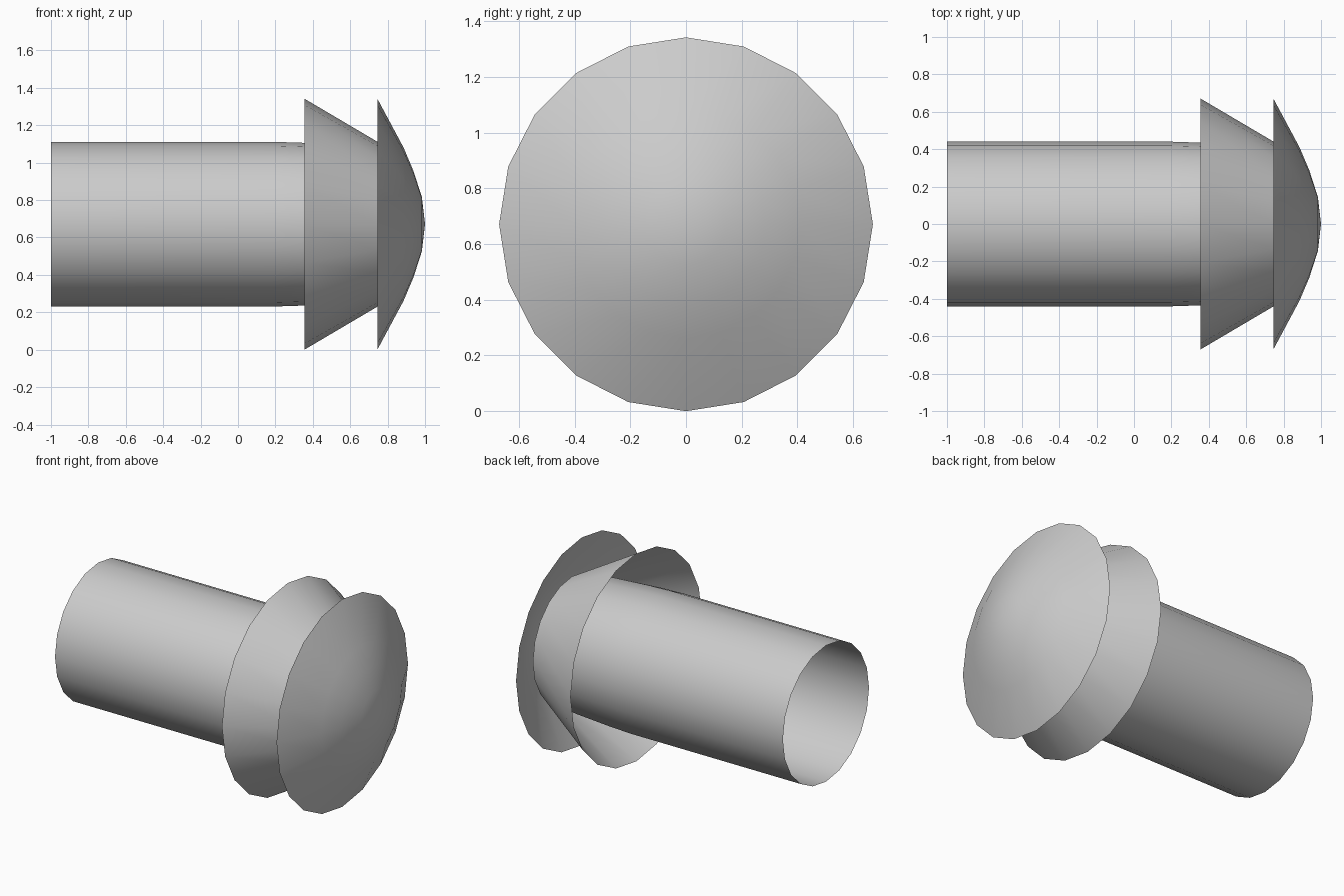
import bpy, bmesh, math

cube = bpy.data.objects.get("Cube")
if cube:
    bpy.data.objects.remove(cube, do_unlink=True)

SIDES = 20
AXIS_Z = 0.671

grey = bpy.data.materials.new("plain grey")
grey.use_nodes = True
colour = (0.6, 0.6, 0.6, 1)
grey.diffuse_color = colour
grey.node_tree.nodes["Principled BSDF"].inputs["Base Color"].default_value = colour


def lathe(name, profile):
    """Spin an open (x, radius) profile around the lengthwise axis."""
    bm = bmesh.new()
    rings = []
    for x, r in profile:
        if r == 0:
            rings.append([bm.verts.new((x, 0, AXIS_Z))] * SIDES)
            continue
        angles = [2 * math.pi * i / SIDES for i in range(SIDES)]
        rings.append([bm.verts.new((x, r * math.cos(a), AXIS_Z + r * math.sin(a)))
                      for a in angles])
    for a, b in zip(rings, rings[1:]):
        for i in range(SIDES):
            j = (i + 1) % SIDES
            corners = [a[i], a[j], b[j], b[i]]
            bm.faces.new(list(dict.fromkeys(corners)))
    mesh = bpy.data.meshes.new(name)
    bm.to_mesh(mesh)
    bm.free()
    mesh.materials.append(grey)
    obj = bpy.data.objects.new(name, mesh)
    bpy.context.collection.objects.link(obj)
    bpy.ops.object.select_all(action='DESELECT')
    obj.select_set(True)
    bpy.context.view_layer.objects.active = obj
    bpy.ops.object.shade_smooth_by_angle(angle=math.radians(40))
    return obj


# Open pipe that narrows slightly inside the skirt
lathe("pipe", [(-1, 0.44), (0.2, 0.44), (0.355, 0.435), (0.6, 0.42), (0.815, 0.40)])

# Thin flared skirt, open towards the pipe
lathe("skirt", [(0.355, 0.671), (0.745, 0.441), (0.815, 0.40)])

# Thin domed cap, hollow underneath
lathe("cap", [(0.745, 0.671), (0.885, 0.41), (0.938, 0.285),
              (0.983, 0.145), (1.0, 0)])
